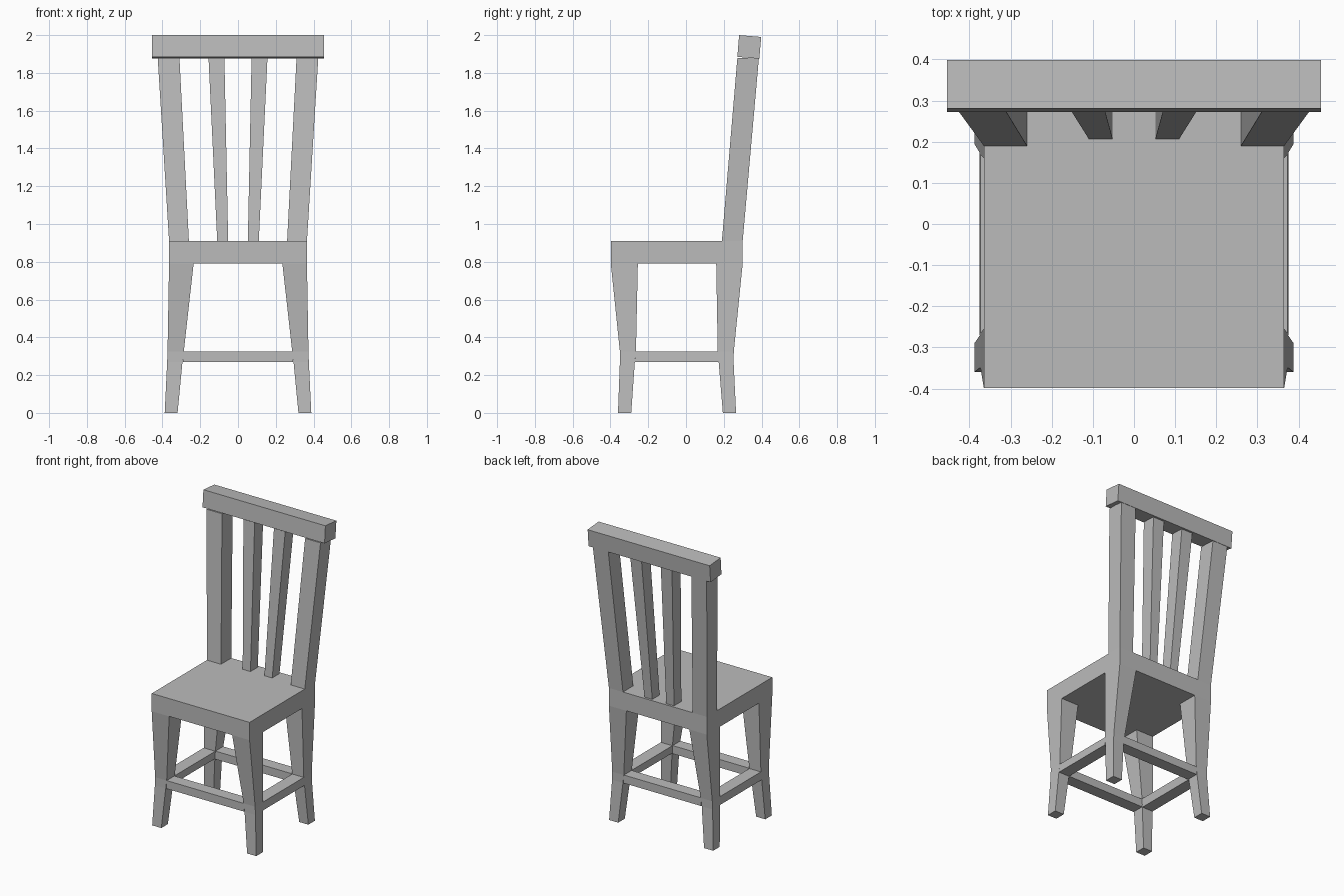
import bpy

wood = bpy.data.materials.new("plain grey")
wood.diffuse_color = (0.5, 0.5, 0.5, 1)


def loft(name, rings, mirror=False):
    """Four-sided solid through rings (z, x0, x1, y0, y1), optionally mirrored in x."""
    verts, faces = [], []
    for z, x0, x1, y0, y1 in rings:
        verts += [(x0, y0, z), (x1, y0, z), (x1, y1, z), (x0, y1, z)]
    for r in range(len(rings) - 1):
        for i in range(4):
            a, b = r * 4 + i, r * 4 + (i + 1) % 4
            faces.append((a, b, b + 4, a + 4))
    n = len(verts)
    faces += [(3, 2, 1, 0), (n - 4, n - 3, n - 2, n - 1)]
    mesh = bpy.data.meshes.new(name)
    mesh.from_pydata(verts, [], faces)
    mesh.materials.append(wood)
    obj = bpy.data.objects.new(name, mesh)
    bpy.context.collection.objects.link(obj)
    if mirror:
        obj.modifiers.new("mirror", 'MIRROR').use_clip = False
    return obj


# Seat block
loft("seat", [(0.79, -0.365, 0.365, -0.398, 0.30), (0.91, -0.365, 0.365, -0.398, 0.30)])

# Legs, pinched at the stretchers
loft("front_legs", [(0, 0.32, 0.388, -0.36, -0.29),
                    (0.27, 0.294, 0.375, -0.35, -0.271),
                    (0.325, 0.287, 0.373, -0.35, -0.265),
                    (0.79, 0.235, 0.365, -0.398, -0.255)], True)
loft("back_legs", [(0, 0.32, 0.388, 0.195, 0.265),
                   (0.27, 0.294, 0.375, 0.173, 0.252),
                   (0.325, 0.287, 0.373, 0.168, 0.253),
                   (0.79, 0.235, 0.365, 0.16, 0.30)], True)

# Stretcher frame between the legs
for name, y0, y1 in (("front_stretcher", -0.35, -0.268), ("back_stretcher", 0.17, 0.252)):
    loft(name, [(z, -0.29, 0.29, y0, y1) for z in (0.27, 0.325)])
loft("side_stretchers", [(0.27, 0.294, 0.375, -0.27, 0.172),
                         (0.325, 0.287, 0.373, -0.266, 0.17)], True)

# Back posts and slats, leaning back and splaying outward
loft("back_posts", [(0.91, 0.26, 0.365, 0.19, 0.30),
                    (1.88, 0.31, 0.425, 0.272, 0.386)], True)
loft("back_slats", [(0.91, 0.052, 0.11, 0.207, 0.285),
                    (1.88, 0.072, 0.156, 0.28, 0.372)], True)

# Top rail, tilted with the back
rail = loft("top_rail", [(1.885, -0.455, 0.455, 0.272, 0.388),
                         (2.0, -0.455, 0.455, 0.281, 0.398)])
for v in rail.data.vertices:
    if v.co.y > 0.33:
        v.co.z -= 0.01
